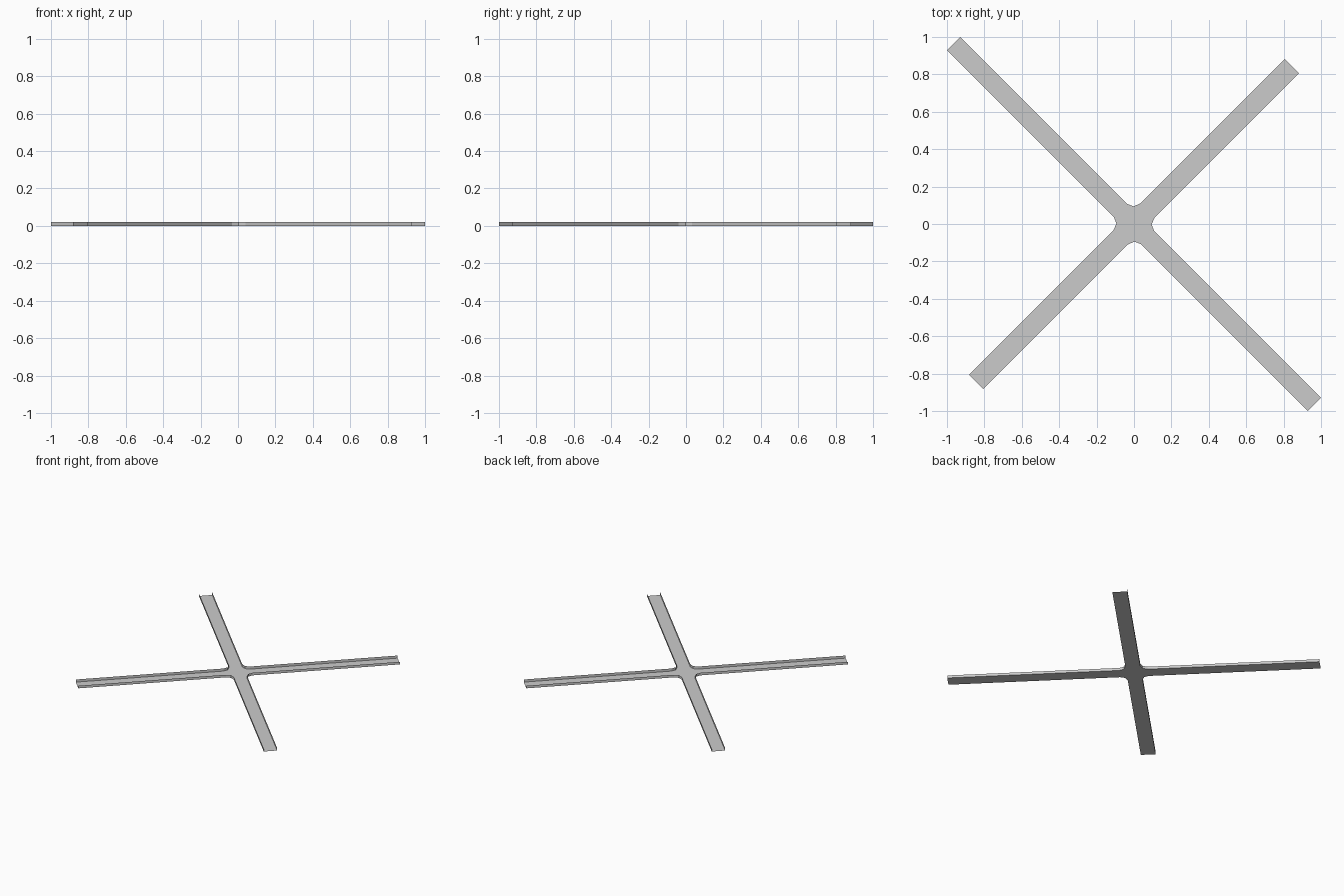
import bpy, bmesh, math
from mathutils import Vector

if "Cube" in bpy.data.objects:
    bpy.data.objects.remove(bpy.data.objects["Cube"])

HEIGHT = 0.021      # height of the side flanges
FILLET = 0.05       # radius of the rounded inner corners

grey = bpy.data.materials.new("light grey metal")
grey.diffuse_color = (0.6, 0.6, 0.6, 1)
grey.use_nodes = True
grey.node_tree.nodes["Principled BSDF"].inputs["Base Color"].default_value = grey.diffuse_color

# Arms counter-clockwise: direction angle, half width, length from centre
LONG = (0.0495, 0.965 * math.sqrt(2))
SHORT = (0.0545, 0.844 * math.sqrt(2))
arms = [(45, *SHORT), (135, *LONG), (225, *SHORT), (315, *LONG)]


def frame(deg):
    a = math.radians(deg)
    along = Vector((math.cos(a), math.sin(a)))
    return along, Vector((-along.y, along.x))


# Each strip runs from one arm's end round the filleted corner to the next arm's end
strips = []
for i, (deg, half, length) in enumerate(arms):
    _, half2, length2 = arms[(i + 1) % 4]
    u, v = frame(deg)                       # v is the next arm's direction
    corner = u * half2 + v * half
    centre = corner + (u + v) * FILLET
    pts = [u * length + v * half]
    for t in (0, 45, 90):
        r = math.radians(t)
        pts.append(centre - (v * math.cos(r) + u * math.sin(r)) * FILLET)
    pts.append(v * length2 + u * half2)
    strips.append(pts)


def make(name, bm):
    mesh = bpy.data.meshes.new(name)
    bm.to_mesh(mesh)
    bm.free()
    mesh.materials.append(grey)
    obj = bpy.data.objects.new(name, mesh)
    bpy.context.collection.objects.link(obj)


# Flat cross-shaped floor: hub polygon plus one quad per arm
bm = bmesh.new()
rows = [[bm.verts.new((p.x, p.y, 0)) for p in s] for s in strips]
bm.faces.new([v for row in rows for v in row[1:4]])
for i in range(4):
    prev, row = rows[i - 1], rows[i]
    bm.faces.new((prev[3], prev[4], row[0], row[1]))
make("cross_floor", bm)

# Thin upright flanges along the sides, with the arm ends left open
for name, pts in zip(("back", "left", "front", "right"), strips):
    bm = bmesh.new()
    low = [bm.verts.new((p.x, p.y, 0)) for p in pts]
    high = [bm.verts.new((p.x, p.y, HEIGHT)) for p in pts]
    for k in range(len(pts) - 1):
        bm.faces.new((low[k], low[k + 1], high[k + 1], high[k]))
    make(name + "_flange", bm)
